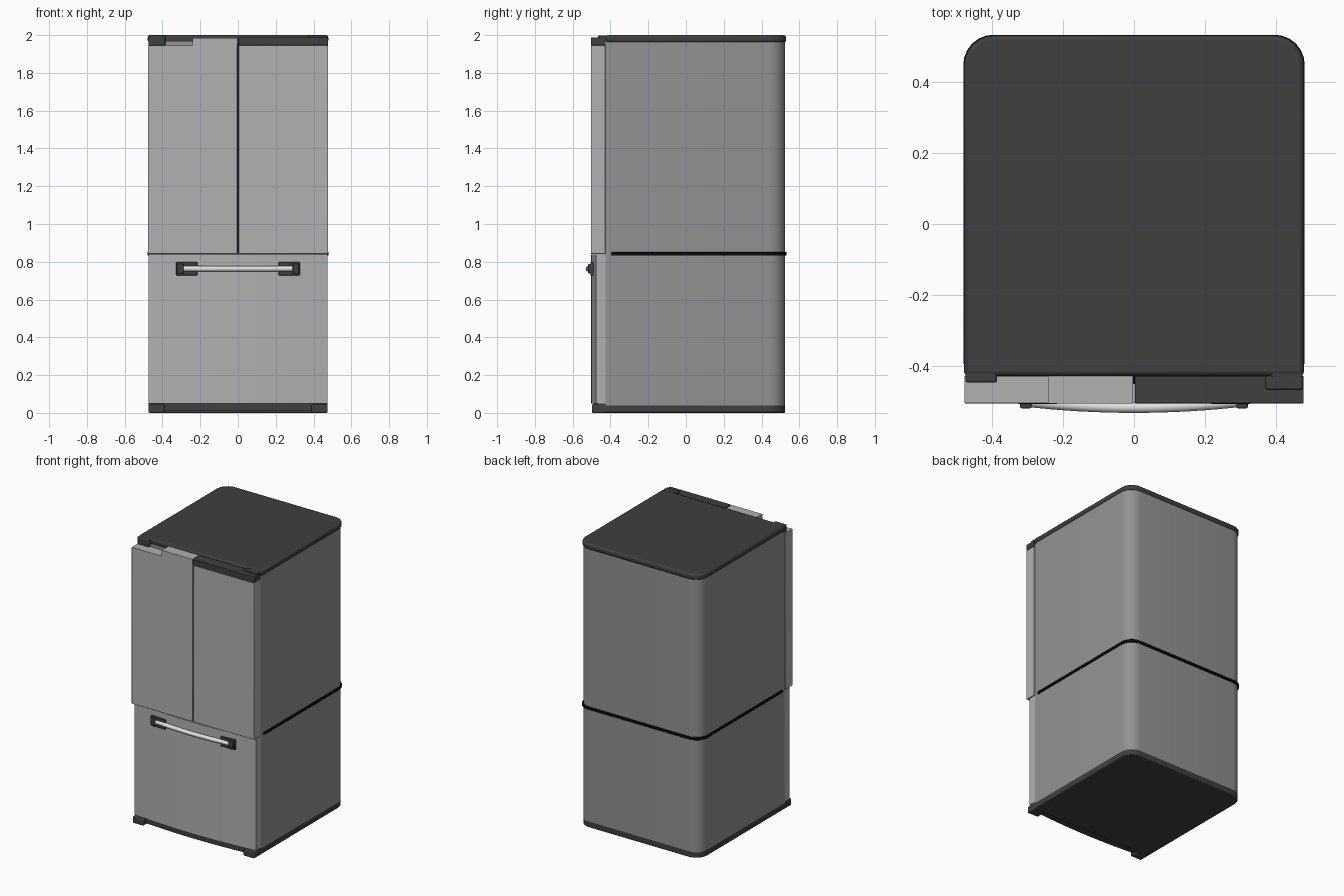
import bpy, bmesh, math

if "Cube" in bpy.data.objects:
    bpy.data.objects.remove(bpy.data.objects["Cube"])


def mat(name, v):
    m = bpy.data.materials.new(name)
    m.diffuse_color = (v, v, v, 1)
    m.use_nodes = True
    m.node_tree.nodes["Principled BSDF"].inputs["Base Color"].default_value = m.diffuse_color
    return m


DOOR = mat("door_grey", 0.44)
BODY = mat("cabinet_grey", 0.29)
DARK = mat("charcoal", 0.05)
BLACK = mat("black_seal", 0.003)
METAL = mat("bright_metal", 0.75)


def finish(ob, m, bevel=0, segments=2):
    ob.data.materials.append(m)
    bpy.ops.object.select_all(action='DESELECT')
    bpy.context.view_layer.objects.active = ob
    ob.select_set(True)
    if bevel:
        b = ob.modifiers.new("bevel", 'BEVEL')
        b.width, b.segments = bevel, segments
        b.limit_method = 'ANGLE'
        b.angle_limit = math.radians(40)
    bpy.ops.object.shade_smooth_by_angle(angle=math.radians(40))
    return ob


def prism(name, outline, z0, z1, m, bevel=0):
    """Extrude an outline in x, y from z0 to z1."""
    bm = bmesh.new()
    face = bm.faces.new([bm.verts.new((x, y, z0)) for x, y in outline])
    ext = bmesh.ops.extrude_face_region(bm, geom=[face])
    bmesh.ops.translate(bm, vec=(0, 0, z1 - z0),
                        verts=[v for v in ext["geom"] if isinstance(v, bmesh.types.BMVert)])
    bmesh.ops.recalc_face_normals(bm, faces=bm.faces)
    me = bpy.data.meshes.new(name)
    bm.to_mesh(me)
    bm.free()
    ob = bpy.data.objects.new(name, me)
    bpy.context.collection.objects.link(ob)
    return finish(ob, m, bevel)


def box(name, x0, x1, y0, y1, z0, z1, m, bevel=0):
    return prism(name, [(x0, y0), (x1, y0), (x1, y1), (x0, y1)], z0, z1, m, bevel)


def shell(w, front, back, r=0.085):
    """Cabinet outline with square front and round back corners."""
    pts = [(-w, front), (w, front)]
    for cx, start in ((w - r, 0), (-w + r, 90)):
        for i in range(7):
            a = math.radians(start + 15 * i)
            pts.append((cx + r * math.cos(a), back - r + r * math.sin(a)))
    return pts


def bow(w, edge, mid, back):
    """Outline with a gently bowed front."""
    xs = [-w + 2 * w * i / 16 for i in range(17)]
    return [(x, edge + (mid - edge) * (1 - (x / w) ** 2)) for x in xs] + [(w, back), (-w, back)]


# Cabinet, base, top and seal
prism("cabinet", shell(0.474, -0.425, 0.525), 0.04, 1.965, BODY)
prism("base", shell(0.474, -0.43, 0.525), 0.0, 0.048, DARK, 0.006)
prism("top_cover", shell(0.478, -0.427, 0.53), 1.96, 2.0, DARK, 0.012)
prism("seal_band", shell(0.48, -0.395, 0.532), 0.832, 0.852, BLACK, 0.004)

# Bowed drawer and kick plate
prism("freezer_drawer", bow(0.474, -0.476, -0.503, -0.42), 0.05, 0.838, DOOR)
prism("kick_plate", bow(0.474, -0.465, -0.49, -0.42), 0.012, 0.049, DARK)
for side, s in (("left", -1), ("right", 1)):
    a, b = sorted((s * 0.39, s * 0.474))
    box(side + "_foot", a, b, -0.498, -0.42, 0.0, 0.046, DARK, 0.006)
    # Upper doors and hinge covers
    a, b = sorted((s * 0.003, s * 0.477))
    box(side + "_door", a, b, -0.504, -0.427, 0.842, 1.945, DOOR, 0.002)
    a, b = sorted((s * 0.385, s * 0.474))
    box(side + "_hinge", a, b, -0.446, -0.40, 1.945, 1.998, DARK, 0.006)

# Door top trims
box("left_door_raised_top", -0.242, -0.003, -0.504, -0.428, 1.943, 1.986, DOOR)
box("right_door_top_trim", 0.003, 0.477, -0.504, -0.428, 1.946, 1.988, DARK, 0.002)
box("right_hinge_cover", 0.37, 0.474, -0.465, -0.428, 1.985, 1.999, DARK, 0.004)
box("door_gap_seal", -0.006, 0.006, -0.45, -0.425, 0.845, 1.96, BLACK)

# Drawer handle mounts: open frames around each bar end
for side, s in (("left", -1), ("right", 1)):
    a, b = sorted((s * 0.215, s * 0.328))
    box(side + "_handle_plate", a, b, -0.506, -0.48, 0.728, 0.798, DARK, 0.003)
    a, b = sorted((s * 0.288, s * 0.32))
    box(side + "_handle_post", a, b, -0.518, -0.49, 0.738, 0.788, DARK, 0.004)

# Bowed handle bar
cu = bpy.data.curves.new("handle_bar", 'CURVE')
cu.dimensions = '3D'
cu.bevel_depth = 0.015
cu.bevel_resolution = 3
cu.use_fill_caps = True
sp = cu.splines.new('POLY')
sp.points.add(16)
for i, p in enumerate(sp.points):
    x = -0.31 + 0.62 * i / 16
    p.co = (x, -0.498 - 0.018 * (1 - (x / 0.31) ** 2), 0.763, 1)
tmp = bpy.data.objects.new("handle_curve", cu)
bpy.context.collection.objects.link(tmp)
me = bpy.data.meshes.new_from_object(tmp.evaluated_get(bpy.context.evaluated_depsgraph_get()))
bpy.data.objects.remove(tmp)
bar = bpy.data.objects.new("handle_bar", me)
bpy.context.collection.objects.link(bar)
me.materials.clear()
finish(bar, METAL)
